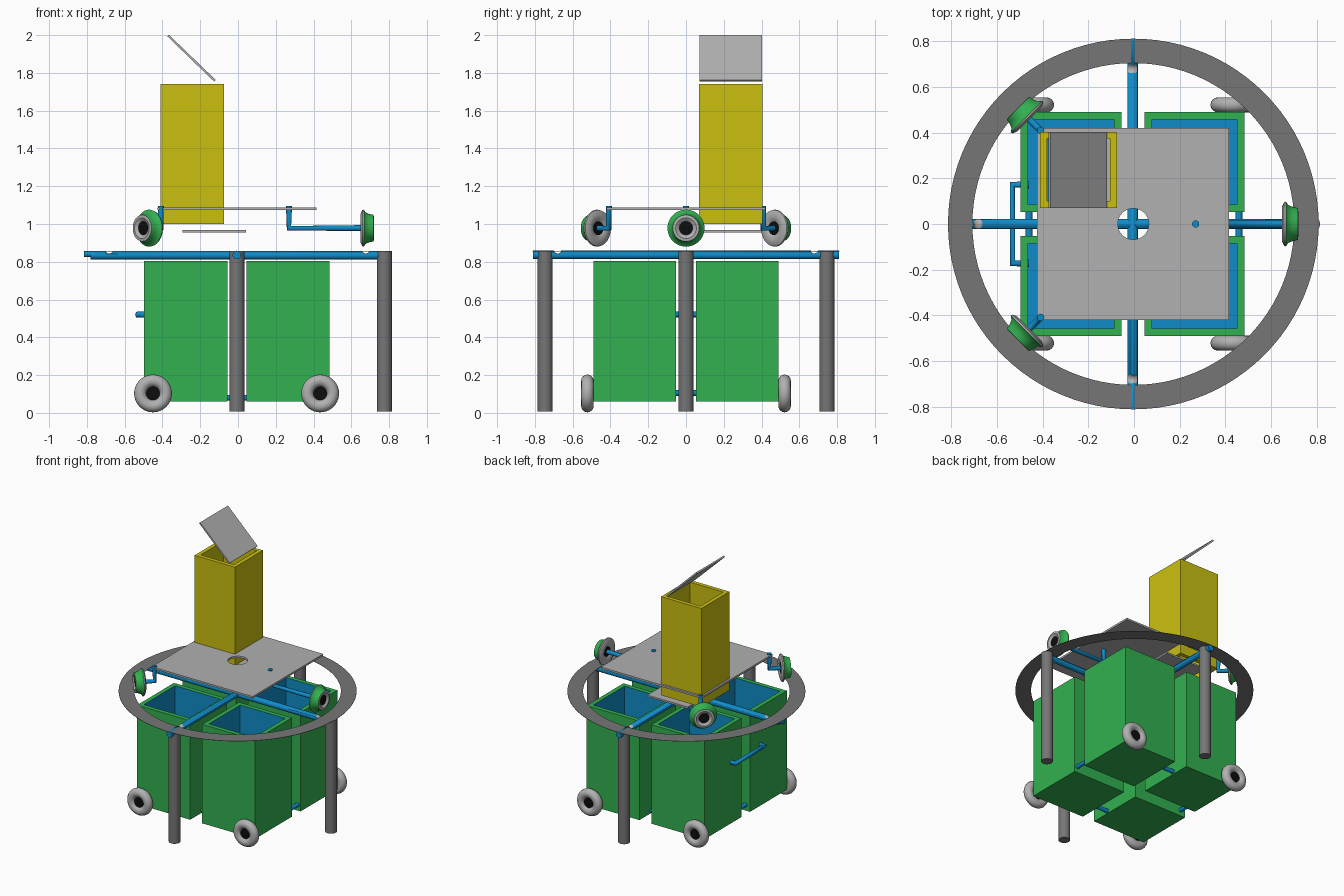
import bpy, bmesh, math
from mathutils import Vector, Matrix

if "Cube" in bpy.data.objects:
    bpy.data.objects.remove(bpy.data.objects["Cube"])


def mat(name, r, g, b):
    m = bpy.data.materials.new(name)
    m.diffuse_color = (r, g, b, 1)
    m.use_nodes = True
    m.node_tree.nodes["Principled BSDF"].inputs["Base Color"].default_value = m.diffuse_color
    return m


GREEN = mat("green", 0.032, 0.44, 0.08)
BLUE = mat("blue", 0.005, 0.26, 0.58)
YELLOW = mat("yellow", 0.6, 0.53, 0.005)
LIGHT = mat("light grey", 0.44, 0.44, 0.44)
DARK = mat("dark grey", 0.18, 0.18, 0.18)
BLACK = mat("black", 0.004, 0.004, 0.004)


def obj(name, bm, *mats, smooth=False):
    me = bpy.data.meshes.new(name)
    bmesh.ops.recalc_face_normals(bm, faces=bm.faces[:])
    bm.to_mesh(me)
    bm.free()
    for m in mats:
        me.materials.append(m)
    o = bpy.data.objects.new(name, me)
    bpy.context.collection.objects.link(o)
    if smooth:
        bpy.ops.object.select_all(action='DESELECT')
        o.select_set(True)
        bpy.context.view_layer.objects.active = o
        bpy.ops.object.shade_smooth_by_angle(angle=math.radians(35))
    return o


def box(name, lo, hi, m):
    lo, hi = Vector(lo), Vector(hi)
    bm = bmesh.new()
    bmesh.ops.create_cube(bm, size=1, matrix=Matrix.Translation((lo + hi) / 2)
                          @ Matrix.Diagonal((*(hi - lo), 1)))
    return obj(name, bm, m)


def bin_box(name, lo, hi, wall, floor, m_out, m_in):
    """Open-topped box; floor=None leaves the bottom open too."""
    bm = bmesh.new()
    (x0, y0, z0), (x1, y1, z1) = lo, hi

    def loop(w, z):
        return [bm.verts.new(p) for p in ((x0 + w, y0 + w, z), (x1 - w, y0 + w, z),
                                          (x1 - w, y1 - w, z), (x0 + w, y1 - w, z))]
    zi = z0 if floor is None else z0 + floor
    rings = [loop(0, z0), loop(0, z1), loop(wall, z1), loop(wall, zi)]
    pairs = [(0, 1, 0), (1, 2, 0), (2, 3, 1)]
    if floor is None:
        pairs.append((3, 0, 0))
    else:
        bm.faces.new(rings[0])
        bm.faces.new(rings[3]).material_index = 1
    for a, b, mi in pairs:
        for i in range(4):
            j = (i + 1) % 4
            f = bm.faces.new((rings[a][i], rings[a][j], rings[b][j], rings[b][i]))
            f.material_index = mi
    return obj(name, bm, m_out, m_in)


def rod(name, a, b, r, m, segs=24):
    a, b = Vector(a), Vector(b)
    d = b - a
    bm = bmesh.new()
    bmesh.ops.create_cone(bm, cap_ends=True, segments=segs, radius1=r, radius2=r, depth=d.length,
                          matrix=Matrix.Translation((a + b) / 2)
                          @ d.to_track_quat('Z', 'Y').to_matrix().to_4x4())
    return obj(name, bm, m, smooth=True)


def bent_tube(name, pts, r, m):
    cu = bpy.data.curves.new(name, 'CURVE')
    cu.dimensions = '3D'
    cu.bevel_depth, cu.bevel_resolution, cu.use_fill_caps = r, 4, True
    sp = cu.splines.new('POLY')
    sp.points.add(len(pts) - 1)
    for p, co in zip(sp.points, pts):
        p.co = (*co, 1)
    cu.materials.append(m)
    o = bpy.data.objects.new(name, cu)
    bpy.context.collection.objects.link(o)


def lathe(name, profile, mats, centre, axis, segs=40):
    """Closed profile of (radius, offset, material) turned round an axis."""
    bm = bmesh.new()
    M = Matrix.Translation(centre) @ Vector(axis).to_track_quat('Z', 'Y').to_matrix().to_4x4()
    rings = []
    for i in range(segs):
        t = 2 * math.pi * i / segs
        rings.append([bm.verts.new(M @ Vector((r * math.cos(t), r * math.sin(t), z)))
                      for r, z, _ in profile])
    n = len(profile)
    for i in range(segs):
        A, B = rings[i], rings[(i + 1) % segs]
        for k in range(n):
            f = bm.faces.new((A[k], B[k], B[(k + 1) % n], A[(k + 1) % n]))
            f.material_index = profile[k][2]
    return obj(name, bm, *mats, smooth=True)


def torus_profile(R, r, n=16):
    return [(R + r * math.cos(2 * math.pi * k / n), r * math.sin(2 * math.pi * k / n), 0)
            for k in range(n)]


# Four bins with a floor wheel each
for sx in (-1, 1):
    for sy in (-1, 1):
        x0, x1 = (-0.497, -0.055) if sx < 0 else (0.045, 0.485)
        y0, y1 = (-0.49, -0.052) if sy < 0 else (0.052, 0.49)
        bin_box("bin", (x0, y0, 0.06), (x1, y1, 0.805), 0.033, 0.035, GREEN, BLUE)
        c = Vector((-0.45 if sx < 0 else 0.435, sy * 0.522, 0.103))
        lathe("floor_wheel", torus_profile(0.067, 0.033), [LIGHT], c, (0, 1, 0))
        rod("floor_wheel_hub", c - Vector((0, 0.018, 0)), c + Vector((0, 0.018, 0)), 0.036, BLACK)

# Links between bins
for s in (-1, 1):
    rod("bin_link_x", (-0.065, s * 0.35, 0.08), (0.055, s * 0.35, 0.08), 0.015, BLUE)
    rod("bin_link_y", (s * 0.46, -0.06, 0.105), (s * 0.46, 0.06, 0.105), 0.015, BLUE)

# Push handle
bent_tube("handle", [(-0.46, 0.172, 0.52), (-0.533, 0.172, 0.52),
                     (-0.533, -0.172, 0.52), (-0.46, -0.172, 0.52)], 0.016, BLUE)

# Ring rail and its three posts
lathe("ring_rail", [(0.705, 0, 0), (0.812, 0, 0), (0.812, 0.002, 0), (0.705, 0.002, 0)],
      [DARK], (-0.003, 0, 0.855), (0, 0, 1), 96)
for p in ((0.775, 0), (-0.006, -0.746), (-0.006, 0.746)):
    rod("post", (*p, 0.008), (*p, 0.857), 0.04, DARK, 32)

# Cross pipes with a groove for the turning frame
groove = lathe("groove_cutter", torus_profile(0.68, 0.02, 12), [LIGHT],
               (-0.003, 0, 0.863), (0, 0, 1), 64)
groove.hide_render = True
groove.hide_set(True)
for o in (rod("cross_pipe_x", (-0.78, 0, 0.834), (0.75, 0, 0.834), 0.022, BLUE),
          rod("cross_pipe_y", (-0.006, -0.81, 0.836), (-0.006, 0.81, 0.836), 0.0225, BLUE)):
    b = o.modifiers.new("groove", 'BOOLEAN')
    b.operation, b.object, b.solver, b.material_mode = 'DIFFERENCE', groove, 'EXACT', 'TRANSFER'
rod("pipe_tip", (-0.815, 0, 0.84), (-0.77, 0, 0.84), 0.015, BLUE)


# Turntable plate with round centre hole and square chute opening
plate = box("turntable_plate", (-0.425, -0.42, 1.073), (0.416, 0.42, 1.087), LIGHT)
hole = rod("hole_cutter", (-0.003, 0, 1.0), (-0.003, 0, 1.2), 0.068, LIGHT, 40)
slot = box("chute_cutter", (-0.385, 0.095, 1.0), (-0.1, 0.38, 1.2), LIGHT)
for c in (hole, slot):
    c.hide_render = True
    c.hide_set(True)
    b = plate.modifiers.new("cut", 'BOOLEAN')
    b.operation, b.object, b.solver = 'DIFFERENCE', c, 'EXACT'

# Chute, sliding gate and tilted lid
bin_box("chute", (-0.411, 0.07, 1.0), (-0.075, 0.404, 1.742), 0.03, None, YELLOW, YELLOW)
box("sliding_gate", (-0.295, 0.075, 0.955), (0.043, 0.4, 0.968), LIGHT)
lid = box("lid", (-0.172, -0.166, -0.006), (0.172, 0.166, 0.006), LIGHT)
lid.location = (-0.246, 0.237, 1.878)
lid.rotation_euler = (0, math.radians(44), 0)

# Rollers on bent arms under the turntable
roller = [(0.03, 0.012, 0), (0.045, 0.0, 0), (0.075, -0.002, 0), (0.096, 0.008, 0),
          (0.098, 0.016, 1), (0.083, 0.026, 1), (0.075, 0.045, 1), (0.07, 0.068, 0),
          (0.055, 0.07, 0), (0.036, 0.06, 0), (0.03, 0.05, 0)]
for deg, start in ((0, 0.27), (135, 0.578), (225, 0.578)):
    d = Vector((math.cos(math.radians(deg)), math.sin(math.radians(deg)), 0))
    up = Vector((0, 0, 1))
    bent_tube("roller_arm", [d * start + up * 1.094, d * start + up * 0.978,
                             d * 0.665 + up * 0.978], 0.016, BLUE)
    c = d * 0.65 + up * 0.978
    lathe("roller", roller, [LIGHT, GREEN], c, d)
    rod("roller_hub", c + d * 0.004, c + d * 0.06, 0.036, BLACK)
